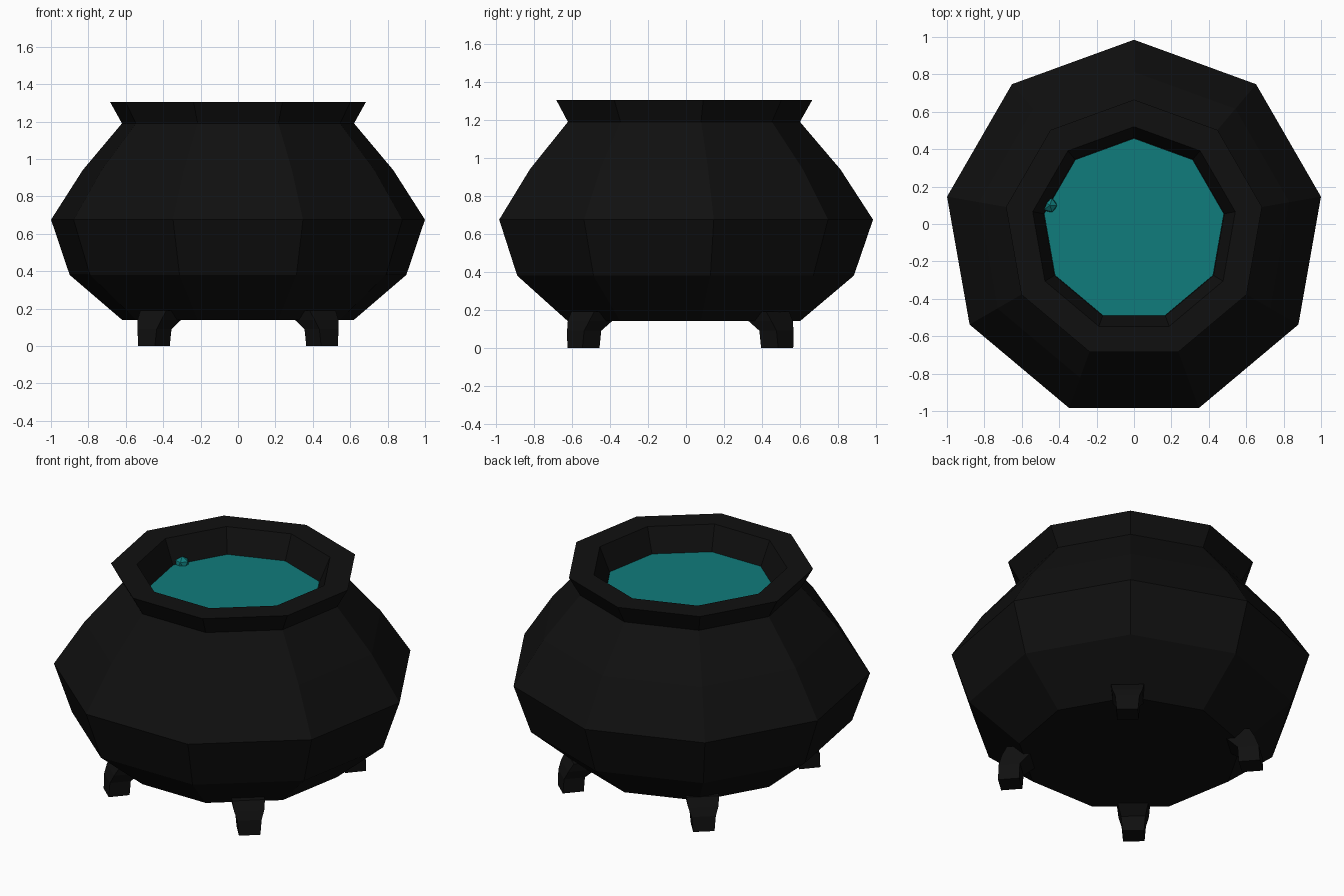
import bpy, bmesh, math
from mathutils import Vector

if "Cube" in bpy.data.objects:
    bpy.data.objects.remove(bpy.data.objects["Cube"])

SIDES, CY = 9, -0.03


def material(name, rgb):
    m = bpy.data.materials.new(name)
    m.diffuse_color = (*rgb, 1)
    m.use_nodes = True
    m.node_tree.nodes["Principled BSDF"].inputs["Base Color"].default_value = m.diffuse_color
    return m


iron = material("black iron", (0.005, 0.005, 0.005))
teal = material("teal liquid", (0.005, 0.2, 0.2))


def finish(name, bm, mat):
    bmesh.ops.recalc_face_normals(bm, faces=bm.faces)
    me = bpy.data.meshes.new(name)
    bm.to_mesh(me)
    bm.free()
    me.materials.append(mat)
    ob = bpy.data.objects.new(name, me)
    bpy.context.collection.objects.link(ob)
    return ob


def loft(bm, rings):
    """Skin successive vertex rings and cap both ends."""
    rows = [[bm.verts.new(p) for p in ring] for ring in rings]
    n = len(rows[0])
    for a, b in zip(rows, rows[1:]):
        for i in range(n):
            j = (i + 1) % n
            bm.faces.new((a[i], a[j], b[j], b[i]))
    bm.faces.new(rows[0])
    bm.faces.new(rows[-1])


def ring(r, z):
    angles = [math.pi / 2 + math.tau * i / SIDES for i in range(SIDES)]
    return [(r * math.cos(a), CY + r * math.sin(a), z) for a in angles]


# Pot: outer belly, flared rim, inner wall down to just below the liquid
profile = [(0.63, 0.14), (0.914, 0.38), (1.015, 0.675), (0.843, 0.94),
           (0.63, 1.19), (0.695, 1.305), (0.55, 1.305), (0.49, 1.16), (0.49, 1.13)]
bm = bmesh.new()
loft(bm, [ring(r, z) for r, z in profile])
finish("pot", bm, iron)

# Liquid surface
bm = bmesh.new()
loft(bm, [ring(0.488, 1.14), ring(0.488, 1.162)])
finish("liquid", bm, teal)

# Small bubble at the edge of the liquid
bm = bmesh.new()
bmesh.ops.create_icosphere(bm, subdivisions=1, radius=0.042)
bmesh.ops.translate(bm, verts=bm.verts, vec=(-0.45, 0.1, 1.165))
finish("bubble", bm, teal)

# Four legs: (height, inner radius, outer radius, half width), lofted radially
sections = [(0, 0.62, 0.74, 0.06), (0.09, 0.615, 0.735, 0.068),
            (0.14, 0.555, 0.715, 0.085), (0.19, 0.5, 0.685, 0.092)]
tilt = math.radians(48.6)
for sy, depth in ((-1, "front"), (1, "back")):
    for sx, side in ((-1, "left"), (1, "right")):
        out = Vector((sx * math.cos(tilt), sy * math.sin(tilt), 0))
        across = Vector((-out.y, out.x, 0))
        rings = [[out * r + across * w + Vector((0, CY, z))
                  for r, w in ((r0, -h), (r1, -h), (r1, h), (r0, h))]
                 for z, r0, r1, h in sections]
        bm = bmesh.new()
        loft(bm, rings)
        finish(f"{depth}_{side}_leg", bm, iron)
